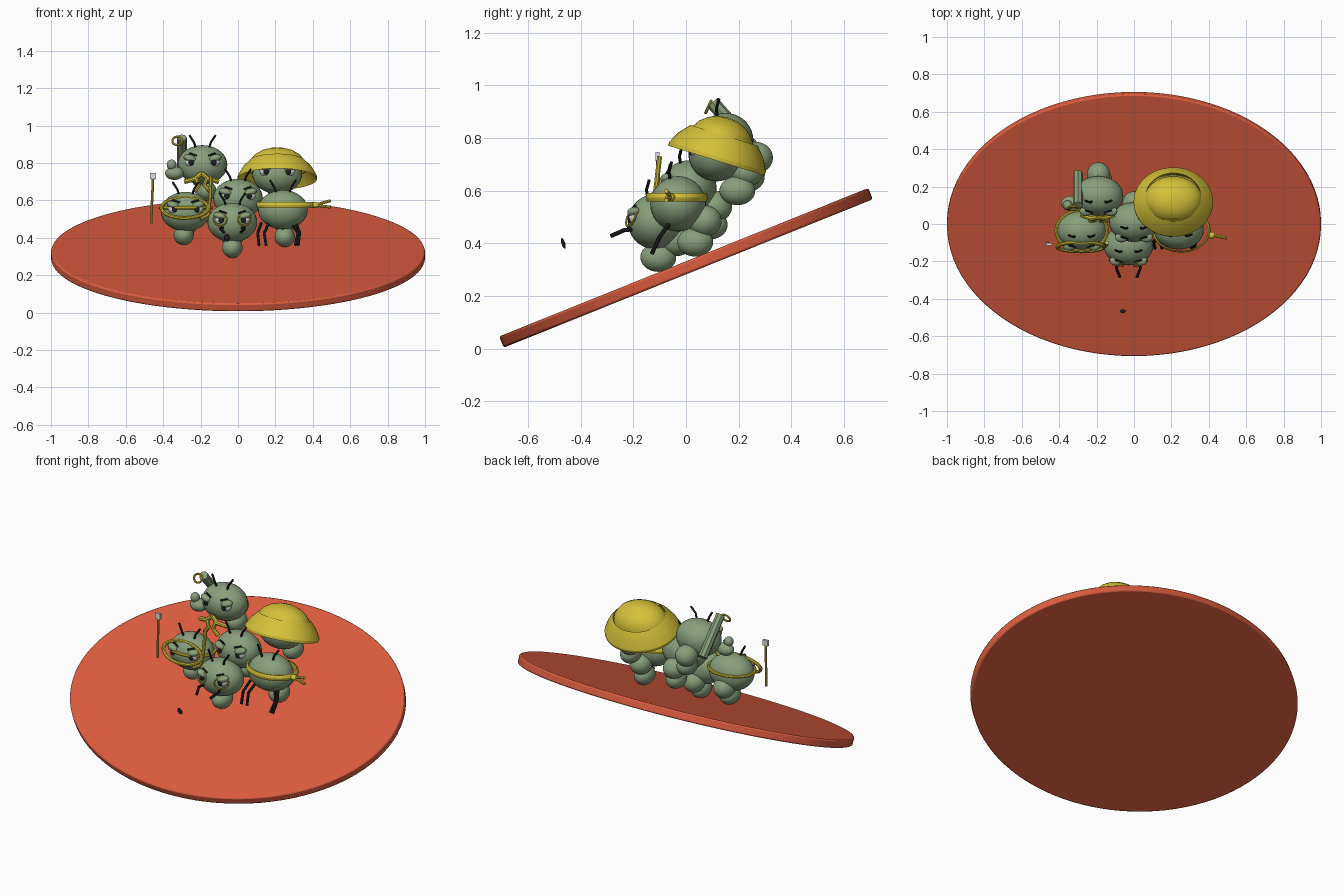
import bpy, math
from mathutils import Vector

cube = bpy.data.objects.get("Cube")
if cube:
    bpy.data.objects.remove(cube)


def material(name, rgb):
    m = bpy.data.materials.new(name)
    m.use_nodes = True
    m.diffuse_color = (*rgb, 1)
    m.node_tree.nodes["Principled BSDF"].inputs["Base Color"].default_value = (*rgb, 1)
    return m


GREEN = material("sage_green", (.25, .35, .2))
YELLOW = material("yellow", (.66, .53, .04))
RED = material("brick_red", (.72, .11, .05))
BLACK = material("black", (.015, .015, .015))
WHITE = material("white", (.75, .75, .75))


def finish(name, mat):
    ob = bpy.context.object
    ob.name = name
    ob.data.materials.clear()
    ob.data.materials.append(mat)
    bpy.ops.object.shade_smooth_by_angle(angle=math.radians(40))
    return ob


def ball(name, loc, radii, mat, tilt=(0, 0, 0)):
    bpy.ops.mesh.primitive_uv_sphere_add(segments=32, ring_count=18, location=loc, rotation=tilt)
    bpy.context.object.scale = radii
    return finish(name, mat)


def box(name, loc, size, mat, tilt=(0, 0, 0)):
    bpy.ops.mesh.primitive_cube_add(size=1, location=loc, rotation=tilt)
    bpy.context.object.scale = size
    return finish(name, mat)


def tube(name, points, radius, mat, closed=False):
    curve = bpy.data.curves.new(name, "CURVE")
    curve.dimensions = "3D"
    curve.bevel_depth = radius
    curve.bevel_resolution = 2
    curve.use_fill_caps = True
    spline = curve.splines.new("POLY")
    spline.points.add(len(points) - 1)
    for p, co in zip(spline.points, points):
        p.co = (*co, 1)
    spline.use_cyclic_u = closed
    ob = bpy.data.objects.new(name, curve)
    bpy.context.collection.objects.link(ob)
    bpy.ops.object.select_all(action="DESELECT")
    bpy.context.view_layer.objects.active = ob
    ob.select_set(True)
    bpy.ops.object.convert(target="MESH")
    return finish(name, mat)


def ring(name, centre, u, v, radius, mat):
    c, u, v = Vector(centre), Vector(u), Vector(v)
    steps = [i * math.tau / 32 for i in range(32)]
    return tube(name, [c + u * math.cos(a) + v * math.sin(a) for a in steps], radius, mat, True)


def lathe(name, profile, loc, scale, tilt, mat, steps=48):
    verts, faces, n = [], [], len(profile)
    for i in range(steps):
        a = i * math.tau / steps
        verts += [(r * math.cos(a), r * math.sin(a), z) for r, z in profile]
        for j in range(n):
            k = (j + 1) % n
            m = (i + 1) % steps
            faces.append((i * n + j, m * n + j, m * n + k, i * n + k))
    me = bpy.data.meshes.new(name)
    me.from_pydata(verts, [], faces)
    ob = bpy.data.objects.new(name, me)
    bpy.context.collection.objects.link(ob)
    ob.location, ob.scale, ob.rotation_euler = loc, scale, tilt
    bpy.ops.object.select_all(action="DESELECT")
    bpy.context.view_layer.objects.active = ob
    ob.select_set(True)
    return finish(name, mat)


# Tilted oval ground disc
SLOPE = math.radians(21.9)
bpy.ops.mesh.primitive_cylinder_add(vertices=96, radius=1, depth=1, location=(0, 0, .307), rotation=(SLOPE, 0, 0))
bpy.context.object.scale = (1, .755, .046)
bpy.ops.object.transform_apply(location=False, rotation=False, scale=True)
bevel = bpy.context.object.modifiers.new("rim", "BEVEL")
bevel.width, bevel.segments = .008, 2
finish("ground_disc", RED)


# Round-headed insect: head, body, eyes, brows and feelers
def insect(name, head, thorax, abdomen, eyes=True, feelers=True):
    h = Vector(head)
    ball(name + "_head", h, (.133, .106, .105), GREEN)
    ball(name + "_thorax", h + Vector(thorax), (.062, .065, .06), GREEN)
    ball(name + "_abdomen", h + Vector(abdomen), (.054, .068, .055), GREEN)
    for side, s in (("right", -1), ("left", 1)):
        label = name + "_" + side
        if eyes:
            ball(label + "_eye", h + Vector((s * .064, -.08, .018)), (.03, .022, .028), WHITE)
            ball(label + "_pupil", h + Vector((s * .06, -.097, .014)), (.015, .01, .018), BLACK)
            ball(label + "_eyelid", h + Vector((s * .066, -.081, .034)), (.036, .027, .02),
                 GREEN, (0, -s * .3, 0))
            tube(label + "_brow", [h + Vector((s * .03, -.088, .048)),
                                   h + Vector((s * .07, -.078, .062))], .005, BLACK)
        if feelers:
            tube(label + "_feeler", [h + Vector((s * .035, -.03, .09)), h + Vector((s * .045, -.035, .12)),
                                     h + Vector((s * .07, -.025, .158))], .006, BLACK)


FAR = ((0, .115, -.065), (.02, .08, -.14))
NEAR = ((0, .08, -.07), (0, .01, -.135))
insect("back_right_insect", (-.19, .15, .79), *FAR)
insect("helmet_insect", (.21, .115, .74), *FAR, feelers=False)
insect("diver_insect", (-.28, -.035, .54), (0, .07, -.07), (-.01, .03, -.125))
insect("middle_insect", (.0, .01, .61), (0, .1, -.07), (0, .08, -.14))
insect("front_insect", (-.03, -.115, .482), *NEAR)
insect("blindfold_insect", (.24, -.03, .55), (.01, .1, -.065), (.01, .065, -.145), eyes=False)

# Sun helmet, lower at the back
TILT = (-.3, 0, 0)
lathe("helmet_brim", [(.7, .05), (.88, .01), (1, -.035), (1, -.05), (.86, -.015), (.7, .02)],
      (.21, .13, .762), (.212, .192, 1), TILT, YELLOW)
lathe("helmet_dome", [(.001, 1), (.3, .955), (.56, .83), (.78, .63), (.93, .36), (1, .02),
                      (.96, .02), (.7, .6), (.3, .88), (.001, .92)],
      (.21, .128, .77), (.16, .13, .112), TILT, YELLOW)
lathe("helmet_band", [(.98, -.012), (1.04, -.012), (1.04, .014), (.98, .014)],
      (.21, .128, .778), (.16, .13, 1), TILT, YELLOW)
box("helmet_badge", (.2, .016, .828), (.08, .012, .04), YELLOW, (-.65, 0, 0))

# Blindfold with side knot and two tails
lathe("blindfold", [(.94, -.016), (1, -.016), (1.03, 0), (1, .016), (.94, .016)],
      (.253, -.035, .575), (.152, .114, 1), (0, 0, 0), YELLOW)
ball("blindfold_knot", (.415, -.06, .575), (.022, .018, .016), YELLOW)
for end, dz in (("upper", .018), ("lower", -.016)):
    tube("blindfold_" + end + "_tail", [(.42, -.06, .575), (.45, -.065, .577 + dz / 2),
                                        (.495, -.075, .58 + dz)], .008, YELLOW)

# Diving mask and breathing tube
ring("diving_mask", (-.285, -.122, .56), (.125, 0, 0), (0, .025, .055), .01, YELLOW)
ring("mask_strap", (-.28, -.035, .56), (.136, 0, 0), (0, .108, 0), .009, YELLOW)
tube("breathing_tube", [(-.2, -.14, .5), (-.16, -.125, .52), (-.15, -.115, .6), (-.145, -.1, .73)], .01, YELLOW)

# Small axe held upright
tube("axe_handle", [(-.465, -.1, .475), (-.453, -.108, .745)], .007, YELLOW)
box("axe_blade", (-.455, -.108, .73), (.032, .014, .034), WHITE)

# Spectacles on the front insect
for s, side in ((-1, "right"), (1, "left")):
    ring(side + "_spectacle", (-.03 + s * .066, -.208, .498), (.036, s * .015, 0), (0, .012, .034), .004, YELLOW)

# Yellow neckerchief with hanging ends
for s, side in ((-1, "right"), (1, "left")):
    tube(side + "_neckerchief", [(-.195, .035, .745), (-.195 + s * .035, .03, .715),
                                 (-.195 + s * .09, .05, .7)], .013, YELLOW)
    tube(side + "_neckerchief_end", [(-.195 + s * .03, .03, .72), (-.195 + s * .015, .02, .68),
                                     (-.19 + s * .045, .02, .645)], .012, YELLOW)

# Raised green tube, loop and hand
tube("raised_tube", [(-.3, .1, .935), (-.3, .27, .745)], .026, GREEN)
ring("raised_loop", (-.325, .085, .918), (.026, 0, 0), (0, .01, .022), .006, YELLOW)
ball("raised_hand", (-.34, .11, .745), (.05, .04, .036), GREEN)
ball("raised_thumb", (-.355, .1, .79), (.026, .026, .028), GREEN)

# Bent black legs
for i, (x, dx) in enumerate(((.125, -.02), (.165, -.025), (.285, .035), (.31, .02))):
    tube("blindfold_insect_leg_%d" % i, [(x, -.06, .48), (x + dx, -.1, .425), (x + dx * .6, -.13, .36)], .008, BLACK)
for s, side in ((-1, "right"), (1, "left")):
    tube(side + "_front_leg", [(-.03 + s * .045, -.19, .455), (-.03 + s * .065, -.235, .45),
                               (-.03 + s * .045, -.285, .428)], .008, BLACK)

# Loose dark pebble
ball("loose_pebble", (-.06, -.466, .4), (.016, .007, .021), BLACK, (.3, 0, 0))
